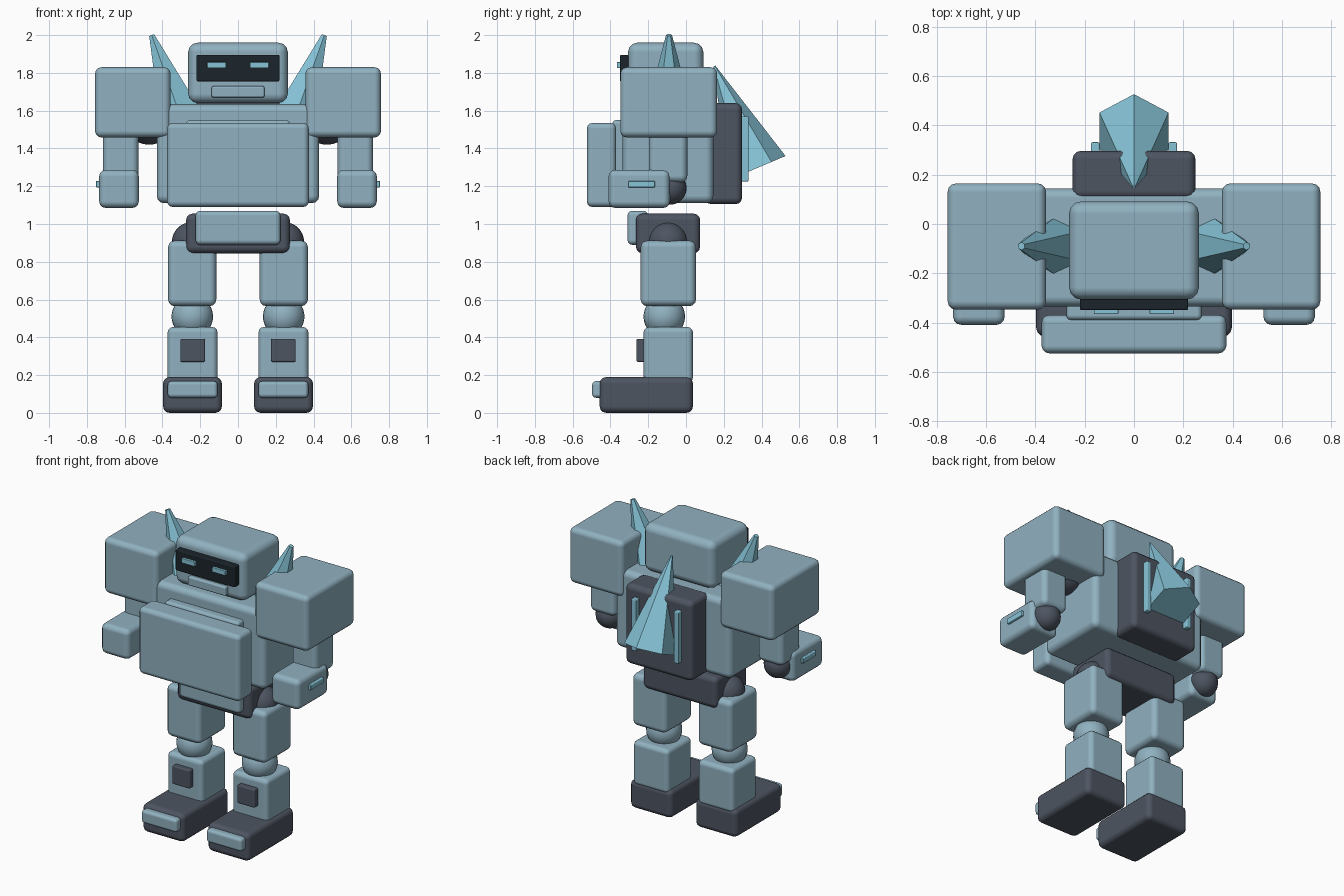
import bpy
import bmesh
from mathutils import Vector, Matrix

if "Cube" in bpy.data.objects:
    bpy.data.objects.remove(bpy.data.objects["Cube"])


def material(name, rgb):
    m = bpy.data.materials.new(name)
    m.diffuse_color = (*rgb, 1)
    m.use_nodes = True
    m.node_tree.nodes["Principled BSDF"].inputs["Base Color"].default_value = m.diffuse_color
    return m


STEEL = material("steel_blue", (0.28, 0.44, 0.53))
DARK = material("dark_grey", (0.075, 0.09, 0.12))
BLACK = material("visor_black", (0.011, 0.018, 0.024))
CYAN = material("pale_cyan", (0.24, 0.55, 0.68))


def finish(name, bm, mat, smooth=True):
    bmesh.ops.recalc_face_normals(bm, faces=bm.faces)
    mesh = bpy.data.meshes.new(name)
    bm.to_mesh(mesh)
    bm.free()
    mesh.materials.append(mat)
    for p in mesh.polygons:
        p.use_smooth = smooth
    ob = bpy.data.objects.new(name, mesh)
    bpy.context.collection.objects.link(ob)
    return ob


def box(name, mat, x, y, z, bevel=0.03):
    """Rounded box given as (min, max) on each axis."""
    bm = bmesh.new()
    bmesh.ops.create_cube(bm, size=1)
    for v in bm.verts:
        v.co = [r[0] if c < 0 else r[1] for c, r in zip(v.co, (x, y, z))]
    ob = finish(name, bm, mat)
    mod = ob.modifiers.new("rounding", 'BEVEL')
    mod.width = bevel
    mod.segments = 3
    mod.harden_normals = True
    return ob


def ball(name, mat, center, r):
    bm = bmesh.new()
    bmesh.ops.create_uvsphere(bm, u_segments=24, v_segments=16, radius=r)
    bmesh.ops.translate(bm, verts=bm.verts, vec=center)
    return finish(name, bm, mat)


def spike(name, base, tip, side, r, r_tip):
    """Six-sided flat-faced spike with one corner pointing along side."""
    base, tip = Vector(base), Vector(tip)
    axis = (tip - base).normalized()
    side = Vector(side)
    side = (side - axis * side.dot(axis)).normalized()
    rot = Matrix((side, axis.cross(side), axis)).transposed().to_4x4()
    bm = bmesh.new()
    bmesh.ops.create_cone(bm, cap_ends=True, segments=6, radius1=r,
                          radius2=r_tip, depth=(tip - base).length)
    # make sure a corner lies on local +x
    if not any(abs(v.co.y) < 1e-4 for v in bm.verts):
        bmesh.ops.rotate(bm, verts=bm.verts, matrix=Matrix.Rotation(0.5235988, 3, 'Z'))
    bmesh.ops.transform(bm, verts=bm.verts,
                        matrix=Matrix.Translation((base + tip) / 2) @ rot)
    return finish(name, bm, CYAN, smooth=False)


# Head and face
box("head", STEEL, (-.264, .264), (-.307, .092), (1.64, 1.96), .05)
box("visor", BLACK, (-.22, .22), (-.35, -.27), (1.755, 1.895), .008)
box("jaw_plate", STEEL, (-.14, .14), (-.335, -.28), (1.67, 1.73), .01)

# Torso, chest armour and backpack
box("torso", STEEL, (-.43, .43), (-.335, .145), (1.11, 1.635), .04)
box("inner_chest_plate", STEEL, (-.275, .275), (-.39, -.31), (1.2, 1.55), .02)
box("chest_plate", STEEL, (-.375, .375), (-.525, -.37), (1.09, 1.535), .03)
box("backpack", DARK, (-.25, .25), (.1, .297), (1.105, 1.64), .035)
spike("back_spike", (0, .378, 1.297), (0, .15, 1.836), (0, 1, 0), .162, .006)

# Pelvis
box("pelvis", DARK, (-.275, .275), (-.265, .075), (.845, 1.055), .035)
box("waist_plate", STEEL, (-.225, .225), (-.31, -.2), (.89, 1.07), .025)

# Paired parts
for label, s in (("right", -1), ("left", 1)):
    def pbox(part, mat, x, y, z, bevel=.03):
        box(f"{label}_{part}", mat, sorted((s * x[0], s * x[1])), y, z, bevel)

    def pball(part, mat, c, r):
        ball(f"{label}_{part}", mat, (s * c[0], c[1], c[2]), r)

    # Eye, horn and backpack strip
    pbox("eye", CYAN, (.063, .163), (-.366, -.34), (1.825, 1.858), .004)
    spike(f"{label}_horn", (s * .305, -.09, 1.57), (s * .457, -.09, 2.0),
          (0, 1, 0), .128, .016)
    pbox("backpack_strip", CYAN, (.14, .175), (.29, .332), (1.225, 1.57), .006)

    # Arm
    pbox("shoulder_armour", STEEL, (.357, .757), (-.348, .165), (1.458, 1.83), .035)
    pball("shoulder_joint", DARK, (.47, -.09, 1.56), .14)
    pbox("upper_arm", STEEL, (.527, .715), (-.197, .007), (1.22, 1.52), .035)
    pball("elbow_joint", DARK, (.622, -.085, 1.19), .088)
    pbox("forearm", STEEL, (.525, .735), (-.41, -.085), (1.085, 1.287), .035)
    pbox("forearm_light", CYAN, (.72, .752), (-.305, -.165), (1.193, 1.228), .005)

    # Leg
    pball("hip_joint", DARK, (.245, -.095, .905), .105)
    pbox("thigh", STEEL, (.115, .37), (-.24, .053), (.565, .912), .035)
    pball("knee_joint", STEEL, (.242, -.115, .51), .11)
    pbox("shin", STEEL, (.108, .373), (-.225, .037), (.16, .455), .03)
    pbox("shin_plate", DARK, (.175, .305), (-.262, -.2), (.27, .392), .008)
    pbox("foot", DARK, (.085, .397), (-.457, .037), (0, .19), .035)
    pbox("toe_cap", STEEL, (.108, .372), (-.497, -.43), (.08, .168), .02)
